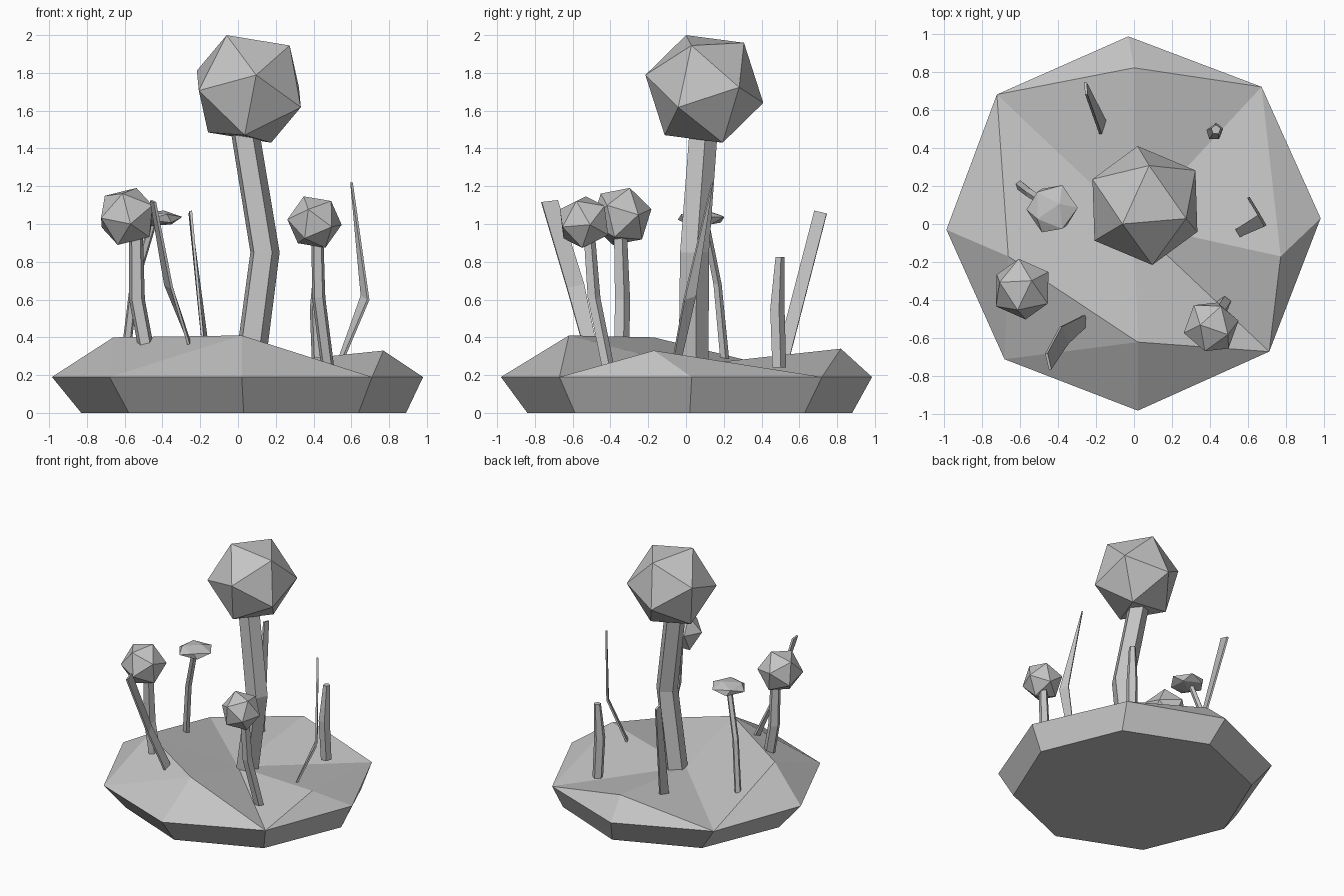
import bpy, bmesh, math
from mathutils import Vector, Matrix

cube = bpy.data.objects.get("Cube")
if cube:
    bpy.data.objects.remove(cube, do_unlink=True)

grey = bpy.data.materials.new("stone_grey")
grey.use_nodes = True
COLOR = (0.55, 0.55, 0.55, 1)
grey.diffuse_color = COLOR
grey.node_tree.nodes["Principled BSDF"].inputs["Base Color"].default_value = COLOR


def finish(name, bm):
    bmesh.ops.recalc_face_normals(bm, faces=bm.faces)
    mesh = bpy.data.meshes.new(name)
    bm.to_mesh(mesh)
    bm.free()
    mesh.materials.append(grey)
    obj = bpy.data.objects.new(name, mesh)
    bpy.context.collection.objects.link(obj)
    return obj


def faceted_cap(name, center, radius, up, side, flat=1.0):
    """Icosahedron with one vertex along up and a neighbour towards side."""
    z = Vector(up).normalized()
    x = Vector(side)
    x = (x - z * x.dot(z)).normalized()
    frame = Matrix((x, z.cross(x), z)).transposed()
    h, r = 1 / math.sqrt(5), 2 / math.sqrt(5)
    points = [Vector((0, 0, 1))]
    for i in range(5):
        a = math.tau * i / 5
        points.append(Vector((r * math.cos(a), r * math.sin(a), h)))
    bm = bmesh.new()
    for p in points:
        for sign in (1, -1):
            q = frame @ (p * sign * radius)
            q.z *= flat
            bm.verts.new(q + Vector(center))
    bmesh.ops.convex_hull(bm, input=bm.verts)
    return finish(name, bm)


def stalk(name, path, radii, sides=5, turn=0.3):
    """Bent tube with a level ring at each path point."""
    bm = bmesh.new()
    rings = []
    for (x, y, z), r in zip(path, radii):
        angles = [turn + math.tau * i / sides for i in range(sides)]
        rings.append([bm.verts.new((x + r * math.cos(a), y + r * math.sin(a), z))
                      for a in angles])
    for low, high in zip(rings, rings[1:]):
        for i in range(sides):
            j = (i + 1) % sides
            bm.faces.new((low[i], low[j], high[j], high[i]))
    bm.faces.new(rings[0])
    bm.faces.new(rings[-1])
    return finish(name, bm)


def blade(name, pairs):
    """Thin bent leaf through pairs of edge points."""
    bm = bmesh.new()
    rows = [[bm.verts.new(p) for p in pair] for pair in pairs]
    for a, b in zip(rows, rows[1:]):
        bm.faces.new((a[0], a[1], b[1], b[0]))
    bmesh.ops.remove_doubles(bm, verts=bm.verts, dist=0.0005)
    obj = finish(name, bm)
    mod = obj.modifiers.new("thickness", 'SOLIDIFY')
    mod.thickness = 0.014
    mod.offset = 0
    return obj


# Rocky ground: octagonal rim, flat underside, four peaks around a hollow
bm = bmesh.new()
rim_xy = [(0.02, -0.98), (0.71, -0.67), (0.98, 0.03), (0.67, 0.72),
          (-0.03, 0.985), (-0.72, 0.68), (-0.985, -0.03), (-0.68, -0.71)]
rim = [bm.verts.new((x, y, 0.19)) for x, y in rim_xy]
foot = []
for i in range(8):
    a = math.tau * i / 8 - math.pi / 2
    foot.append(bm.verts.new((0.03 + 0.86 * math.cos(a), 0.02 + 0.86 * math.sin(a), 0)))
peaks = [bm.verts.new(p) for p in ((0.02, -0.62, 0.41), (0.77, -0.17, 0.33),
                                   (0, 0.82, 0.34), (-0.66, -0.17, 0.4))]
hollow = bm.verts.new((0.0, 0.0, 0.25))
bm.faces.new(foot)
for i in range(8):
    j = (i + 1) % 8
    bm.faces.new((foot[i], foot[j], rim[j], rim[i]))
for k in range(4):
    before, axis, after = rim[2 * k - 1], rim[2 * k], rim[2 * k + 1]
    following = peaks[(k + 1) % 4]
    bm.faces.new((before, axis, peaks[k]))
    bm.faces.new((axis, after, peaks[k]))
    if k == 3:  # high ridge joining the left and front peaks
        bm.faces.new((peaks[k], after, following))
        bm.faces.new((peaks[k], following, hollow))
    else:
        bm.faces.new((peaks[k], after, hollow))
        bm.faces.new((after, following, hollow))
finish("rocky_ground", bm)

# Large central mushroom
stalk("large_stalk", [(0.06, 0.035, 0.24), (0.14, 0.04, 0.85), (0.03, 0.09, 1.52)],
      (0.085, 0.082, 0.08), turn=0.2)
faceted_cap("large_cap", (0.0575, 0.097, 1.715), 0.323,
            (-0.118, -0.097, 0.285), (0.038, -0.312, 0.075))

# Front right-hand mushroom
stalk("front_right_stalk", [(-0.475, -0.345, 0.28), (-0.535, -0.34, 0.6), (-0.54, -0.35, 0.95)],
      (0.044, 0.044, 0.038))
faceted_cap("front_right_cap", (-0.587, -0.342, 1.04), 0.165,
            (0.05, 0.045, 0.152), (-0.02, 0.16, 0.035))

# Front left-hand mushroom
stalk("front_left_stalk", [(0.475, -0.415, 0.24), (0.427, -0.49, 0.61), (0.42, -0.515, 0.95)],
      (0.036, 0.037, 0.033))
faceted_cap("front_left_cap", (0.405, -0.54, 1.01), 0.148,
            (-0.057, 0.01, 0.136), (0.085, -0.04, 0.12))

# Flat-capped mushroom
stalk("flat_stalk", [(-0.6, 0.205, 0.26), (-0.55, 0.165, 0.68), (-0.45, 0.1, 1.01)],
      (0.026, 0.024, 0.022))
faceted_cap("flat_cap", (-0.43, 0.08, 1.03), 0.137,
            (0.3, 0.2, 1), (1, 0, 0), flat=0.32)

# Bare stump stalk at the back
stalk("bare_stalk", [(0.43, 0.49, 0.24), (0.42, 0.48, 0.55), (0.43, 0.495, 0.825)],
      (0.04, 0.042, 0.026))

# Grass blades
blade("left_blade", [((0.53, -0.03, 0.27), (0.55, -0.07, 0.27)),
                     ((0.655, 0.05, 0.62), (0.69, -0.01, 0.6)),
                     ((0.6, 0.14, 1.22), (0.602, 0.138, 1.22))])
blade("back_blade", [((-0.175, 0.47, 0.26), (-0.15, 0.54, 0.26)),
                     ((-0.25, 0.68, 1.07), (-0.255, 0.745, 1.055))])
blade("front_blade", [((-0.245, -0.47, 0.34), (-0.255, -0.54, 0.34)),
                      ((-0.385, -0.54, 0.68), (-0.35, -0.63, 0.66)),
                      ((-0.46, -0.68, 1.125), (-0.44, -0.765, 1.115))])
